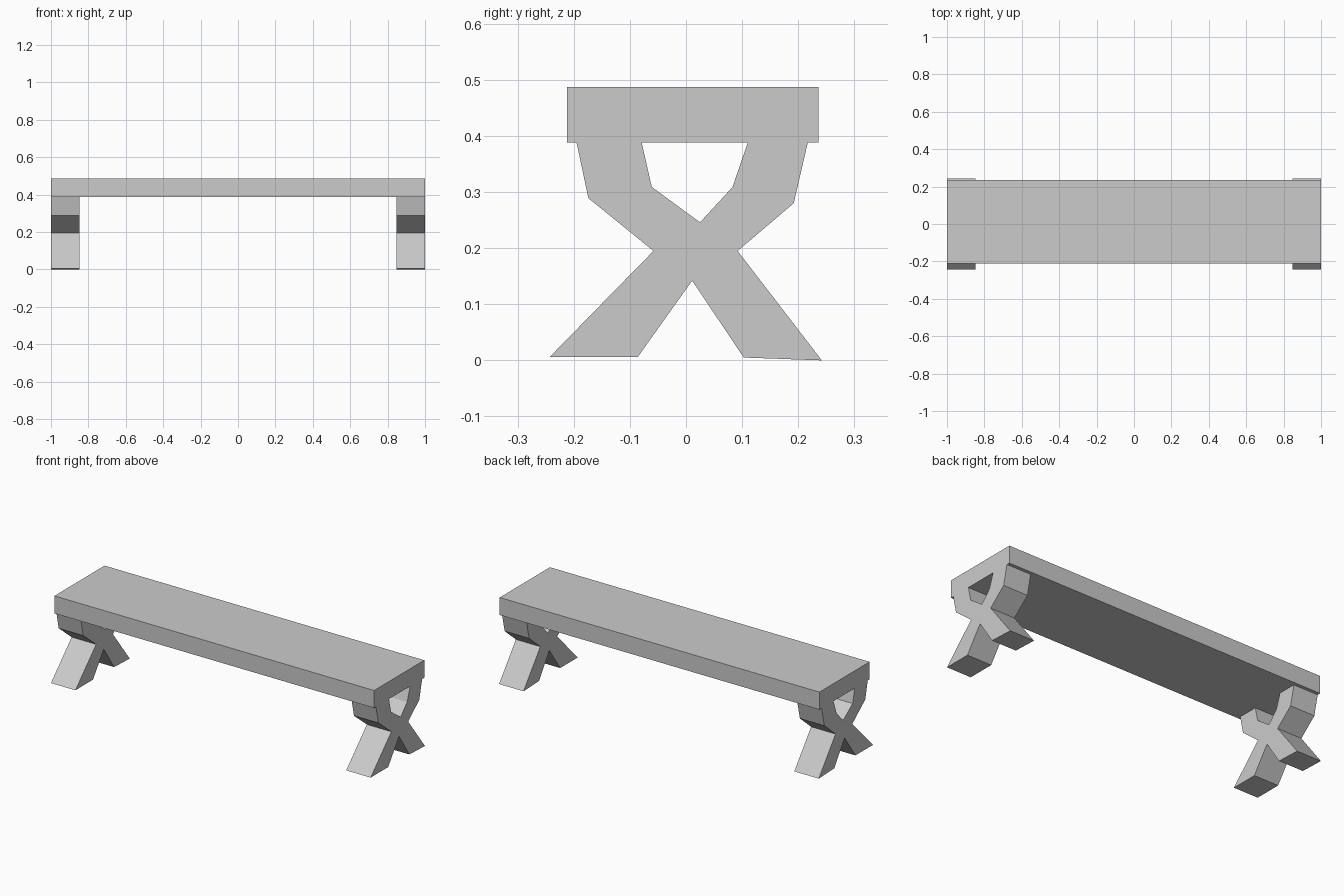
import bpy, bmesh

if "Cube" in bpy.data.objects:
    bpy.data.objects.remove(bpy.data.objects["Cube"])


def extrude_profile(name, profile, x0, x1):
    """Extrude a (y, z) outline along x from x0 to x1."""
    bm = bmesh.new()
    face = bm.faces.new([bm.verts.new((x0, y, z)) for y, z in profile])
    ext = bmesh.ops.extrude_face_region(bm, geom=[face])
    moved = [v for v in ext["geom"] if isinstance(v, bmesh.types.BMVert)]
    bmesh.ops.translate(bm, verts=moved, vec=(x1 - x0, 0, 0))
    bmesh.ops.recalc_face_normals(bm, faces=bm.faces)
    mesh = bpy.data.meshes.new(name)
    bm.to_mesh(mesh)
    bm.free()
    obj = bpy.data.objects.new(name, mesh)
    bpy.context.collection.objects.link(obj)
    return obj


# Seat plank
SEAT_BOTTOM = 0.388
extrude_profile("seat", [(-0.212, SEAT_BOTTOM), (0.236, SEAT_BOTTOM),
                         (0.236, 0.487), (-0.212, 0.487)], -1, 1)

# Crossed leg outline, counter-clockwise from the front foot
leg = [
    (-0.243, 0.006), (-0.086, 0.006), (0.011, 0.142), (0.103, 0.005),
    (0.242, 0.0), (0.092, 0.195), (0.192, 0.280), (0.217, SEAT_BOTTOM),
    (0.110, SEAT_BOTTOM), (0.083, 0.309), (0.025, 0.246), (-0.061, 0.309),
    (-0.079, SEAT_BOTTOM), (-0.195, SEAT_BOTTOM), (-0.174, 0.289), (-0.058, 0.195),
]

# One crossed leg at each end
for name, x0, x1 in (("left_leg", -1, -0.847), ("right_leg", 0.847, 1)):
    extrude_profile(name, leg, x0, x1)
